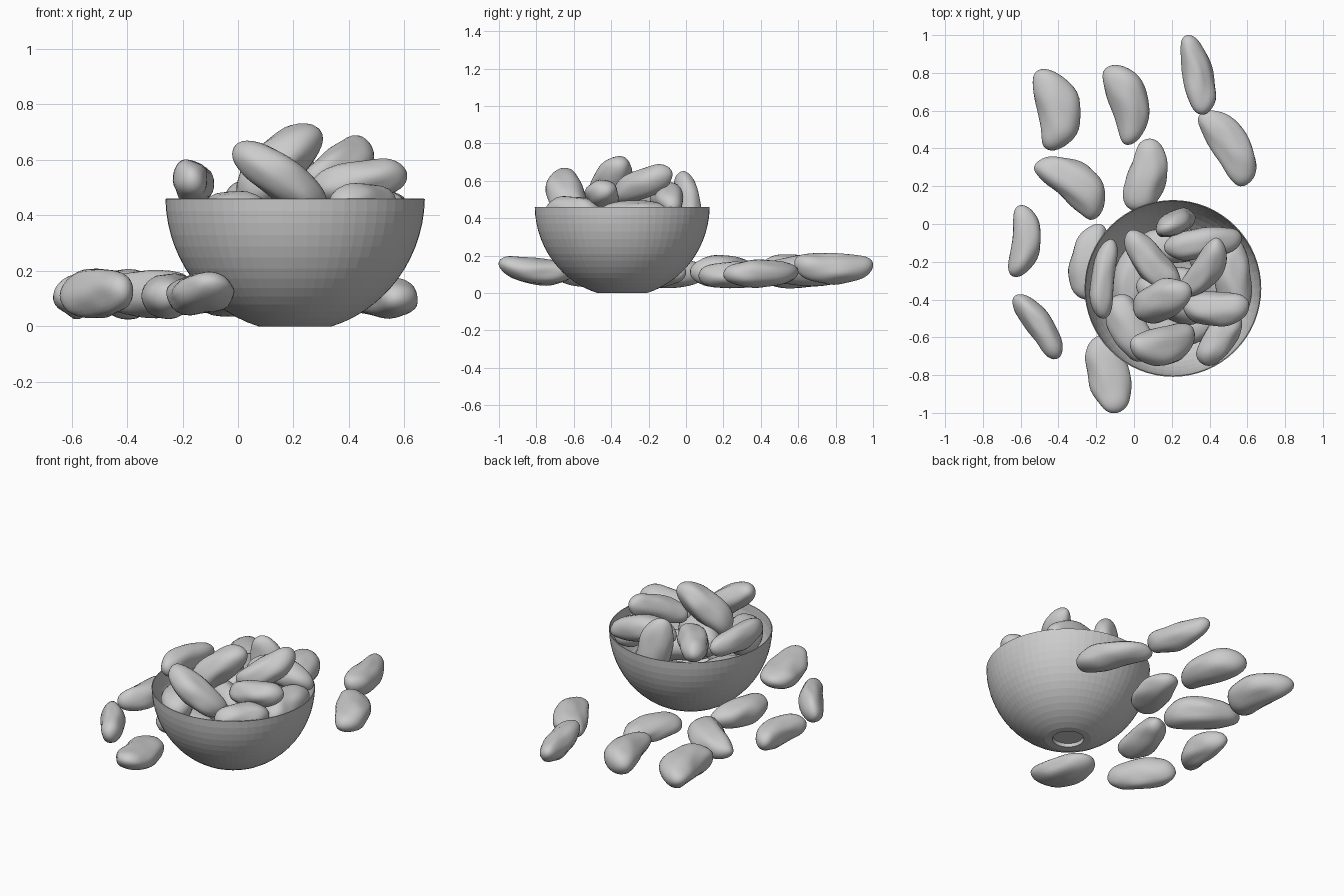
import bpy, bmesh, math
from mathutils import Vector, noise

if "Cube" in bpy.data.objects:
    bpy.data.objects.remove(bpy.data.objects["Cube"])

CX, CY = 0.206, -0.341   # bowl centre


def finish(bm, name):
    bmesh.ops.recalc_face_normals(bm, faces=bm.faces)
    me = bpy.data.meshes.new(name)
    bm.to_mesh(me)
    bm.free()
    ob = bpy.data.objects.new(name, me)
    bpy.context.collection.objects.link(ob)
    return ob


def bowl():
    # outer and inner arcs, thin flat rim, recessed foot; faceted surface
    n = 14
    prof = [(0, 0.02), (0.085, 0.02), (0.09, 0)]
    a0, a1 = math.asin(0.47 / 0.49), math.asin(0.01 / 0.49)
    for i in range(n + 1):
        a = a0 + (a1 - a0) * i / n
        prof.append((0.468 * math.cos(a), 0.47 - 0.49 * math.sin(a)))
    b0 = math.asin(0.01 / 0.45)
    for i in range(n + 1):
        a = b0 + (math.pi / 2 - b0) * i / n
        prof.append((0.463 * math.cos(a) if i < n else 0, 0.47 - 0.445 * math.sin(a)))
    bm = bmesh.new()
    vs = [bm.verts.new((r, 0, z)) for r, z in prof]
    es = [bm.edges.new(p) for p in zip(vs, vs[1:])]
    bmesh.ops.spin(bm, geom=vs + es, cent=(0, 0, 0), axis=(0, 0, 1),
                   angle=2 * math.pi, steps=64, use_merge=True)
    bmesh.ops.remove_doubles(bm, verts=bm.verts, dist=1e-4)
    finish(bm, "bowl").location = (CX, CY, 0)


def nut(name, p, q, width, thick, bend=0.05, roll=0, taper=0.0):
    """Bent bean from p to q; roll 0 bulges left of p->q, 90 bulges upward."""
    p, q = Vector(p), Vector(q)
    d = (q - p).normalized()
    left = Vector((0, 0, 1)).cross(d).normalized()
    up = d.cross(left)
    c, s = math.cos(math.radians(roll)), math.sin(math.radians(roll))
    side, over = left * c + up * s, up * c - left * s
    bm = bmesh.new()
    bmesh.ops.create_uvsphere(bm, u_segments=28, v_segments=20, radius=1)
    mid, half = (p + q) / 2, (q - p) / 2
    for v in bm.verts:
        x, y, u = v.co
        k = (1 + 0.22 * u * u) * (1 + taper * u)
        k *= 1 + 0.16 * noise.noise(v.co * 1.4 + mid * 7)
        v.co = (mid + half * u + side * (bend * (1 - u * u) + x * k * width / 2)
                + over * (y * k * thick / 2))
    finish(bm, name).data.shade_smooth()


bowl()

# loose nuts lying around the bowl
loose = [
    ((-.49, .82, .12), (-.42, .39, .12), .22, .18, .06, 0, .1),
    ((-.12, .84, .12), (-.02, .42, .12), .20, .17, .05, 0, -.1),
    ((.28, 1.0, .15), (.37, .58, .16), .17, .15, .03, -60, .1),
    ((.36, .59, .11), (.60, .21, .10), .20, .14, .04, 0, .1),
    ((-.52, .32, .12), (-.18, .05, .11), .21, .17, .05, 0, .15),
    ((.10, .45, .10), (.00, .07, .09), .20, .14, .02, 0, .1),
    ((-.59, .10, .11), (-.63, -.28, .11), .16, .16, .04, 0, 0),
    ((-.18, 0, .11), (-.26, -.40, .11), .18, .16, .03, 180, .1),
    ((-.63, -.38, .11), (-.40, -.71, .13), .14, .18, .02, 0, 0),
    ((-.18, -.59, .12), (-.09, -1.0, .16), .14, .22, .025, 270, -.05),
]
for i, a in enumerate(loose):
    nut(f"loose_nut_{i + 1}", *a)

# heaped nuts in the bowl
heap = [
    ((-.12, -.08, .51), (-.17, -.50, .53), .13, .16, .02, 180, .1),
    ((.17, -.02, .65), (.25, .02, .27), .20, .13, .01, 90, .1),
    ((.16, -.13, .50), (.57, -.07, .46), .16, .16, .03, 90, 0),
    ((-.03, -.04, .46), (.23, -.34, .44), .17, .17, .02, 180, .1),
    ((.45, -.08, .65), (.25, -.37, .51), .15, .16, .04, 0, 0),
    ((.02, -.46, .44), (.29, -.34, .71), .18, .20, .02, 90, -.05),
    ((.26, -.43, .49), (.61, -.43, .55), .18, .15, .02, 180, 0),
    ((-.01, -.65, .65), (.31, -.57, .41), .20, .16, .04, 180, 0),
    ((.36, -.74, .44), (.54, -.47, .43), .15, .17, .01, 90, 0),
    ((-.10, -.38, .40), (.07, -.72, .40), .20, .17, .01, 180, 0),
    ((.52, -.08, .41), (.56, -.48, .40), .19, .18, -.02, 0, 0),
    ((.02, -.30, .40), (.36, -.50, .38), .20, .18, .02, 90, 0),
]
for i, a in enumerate(heap):
    nut(f"heaped_nut_{i + 1}", *a)

# lower layer hidden beneath the heap
for i in range(5):
    t = 2 * math.pi * i / 5 + 0.4
    r, l = Vector((math.cos(t), math.sin(t), 0)), Vector((-math.sin(t), math.cos(t), 0))
    m = Vector((CX, CY, 0.25)) + r * 0.20
    nut(f"lower_nut_{i + 1}", m - l * 0.20, m + l * 0.20, .19, .18, .03, 180, .05)
nut("bottom_nut", (CX - .17, CY, .14), (CX + .17, CY, .14), .19, .15, .02, 0, 0)
